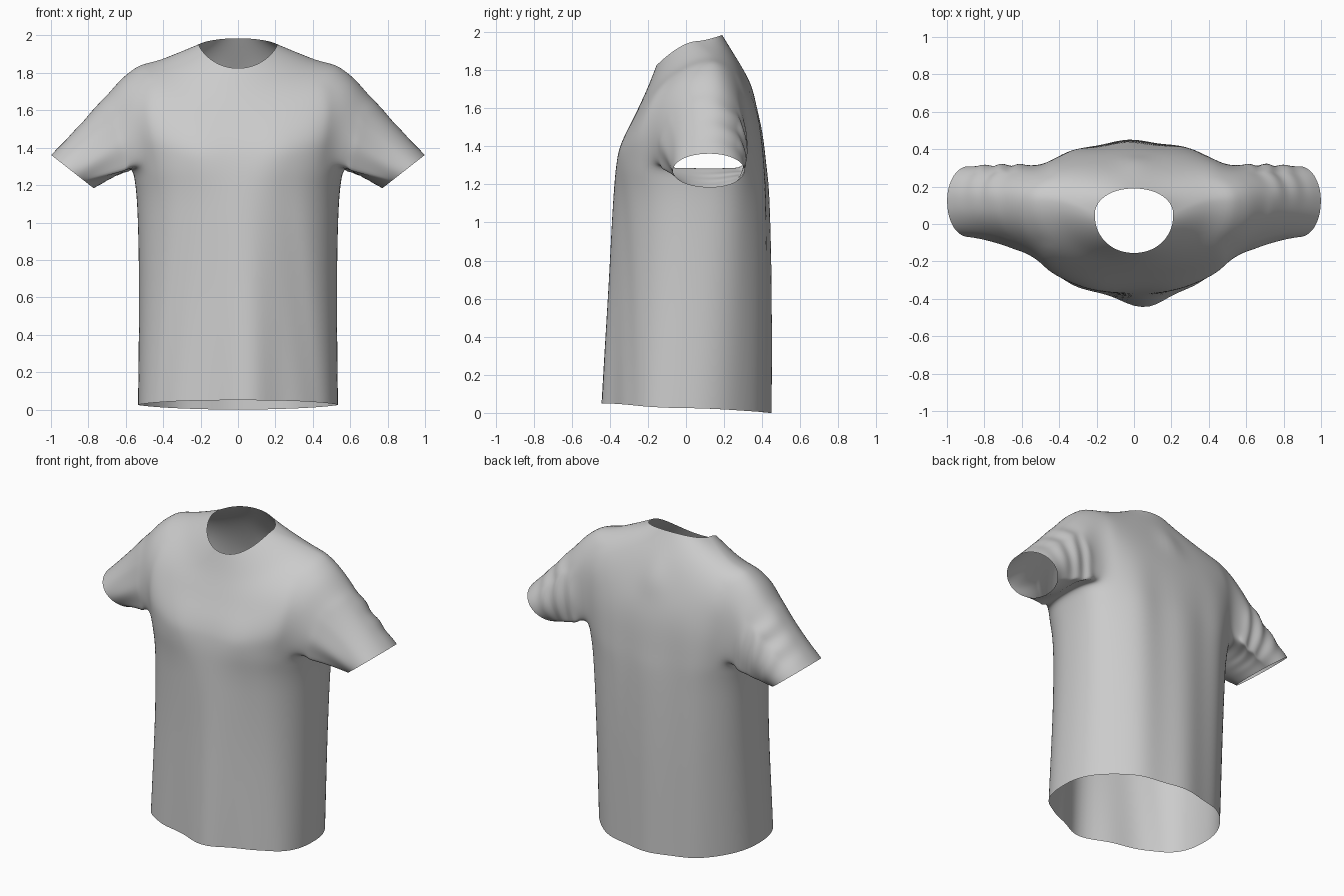
import bpy, bmesh, math
from mathutils import Vector

if "Cube" in bpy.data.objects:
    bpy.data.objects.remove(bpy.data.objects["Cube"])

N = 64                      # columns around the torso
FRONT, BACK = 6, 7          # armhole half widths in columns

# half width, y side, y front, y back, z side, z front, z back, squareness front, back
KEYS = [
    (.535, .01, -.375, .445, .025, .05, .0, 2.6, 2.1),    # hem
    (.53, .04, -.37, .445, .65, .65, .65, 2.35, 2.3),
    (.54, .06, -.37, .435, 1.1, 1.1, 1.1, 2.3, 2.5),     # waist
    (.565, .08, -.36, .42, 1.3, 1.31, 1.3, 2.6, 2.7),    # armpit
    (.60, .10, -.33, .395, 1.55, 1.43, 1.5, 2.8, 2.7),
    (.615, .12, -.265, .35, 1.795, 1.57, 1.66, 2.4, 2.4),   # shoulder
    (.41, .12, -.205, .28, 1.872, 1.70, 1.83, 2.2, 2.2),
    (.21, .05, -.155, .19, 1.952, 1.825, 1.985, 2.1, 2.1),  # neckline
]
STEPS = [7, 6, 4, 4, 4, 4, 4]


def catmull(a, b, c, d, t):
    return .5 * (2*b + (c-a)*t + (2*a-5*b+4*c-d)*t*t + (3*b-a-3*c+d)*t**3)


def gauss(x, w):
    return math.exp(-(x / w) ** 2)


def spow(v, p):
    return math.copysign(abs(v) ** p, v)


def torso_point(k, j):
    a, ys, yf, yb, zs, zf, zb, nf, nb = k
    th = 2 * math.pi * j / N
    c, s = math.cos(th), math.sin(th)
    n = nb if s > 0 else nf
    x = a * spow(c, 2 / n)
    y = ys + (yb - ys if s > 0 else ys - yf) * spow(s, 2 / n)
    z = zs + ((zb if s > 0 else zf) - zs) * abs(s) ** 1.5
    # hanging drape folds
    drop = max(0, min(1, (1.35 - z) / 1.3))
    if s < 0:
        w = abs(s) ** .7
        y -= w * drop * .08 * gauss(x - .05, .13)
        line = .24 + .16 * drop
        y += w * drop ** .5 * .014 * (gauss(x - line, .06) + gauss(x + line, .06))
        y -= w * .012 * gauss(abs(x) - .2, .12) * gauss(z - 1.35, .15)
    else:
        hang = max(0, min(1, (1.6 - z) / .4))
        y += s * hang * .008 * math.cos(x * 20 + .5)
        y += s * .02 * gauss(x, .06) * gauss(z - 1.72, .1)
    return Vector((x, y, z))


# sample the section keys
sections, marks = [], []
for i, steps in enumerate(STEPS):
    marks.append(len(sections))
    q = [KEYS[max(0, min(len(KEYS) - 1, i + o))] for o in (-1, 0, 1, 2)]
    for k in range(steps):
        sections.append([catmull(*v, k / steps) for v in zip(*q)])
sections.append(KEYS[-1])
ROW0, ROW1 = marks[3], marks[5]

bm = bmesh.new()
rings = [[bm.verts.new(torso_point(k, j)) for j in range(N)] for k in sections]


def in_armhole(i, j):
    if not ROW0 <= i < ROW1:
        return False
    right = (j + N // 2) % N - N // 2
    left = N // 2 - 1 - j
    return -FRONT <= right < BACK or -FRONT <= left < BACK


# torso with open armholes
for i in range(len(rings) - 1):
    for j in range(N):
        if not in_armhole(i, j):
            k = (j + 1) % N
            bm.faces.new((rings[i][j], rings[i][k], rings[i+1][k], rings[i+1][j]))

# sleeves grown from each armhole to a slanted cuff
SLEEVE = 16
arm_verts = []
for side in (1, -1):
    def vert(i, j):
        return rings[i][(j if side > 0 else N // 2 - j) % N]
    loop = [vert(ROW0, j) for j in range(-FRONT, BACK)]
    loop += [vert(i, BACK) for i in range(ROW0, ROW1)]
    loop += [vert(ROW1, j) for j in range(BACK, -FRONT, -1)]
    loop += [vert(i, -FRONT) for i in range(ROW1, ROW0, -1)]
    start = [v.co.copy() for v in loop]
    prev = loop
    arm_verts += loop
    for r in range(1, SLEEVE + 1):
        t = r / SLEEVE
        ring = []
        for p in start:
            ang = math.atan2((p.z - 1.54) / .25, (p.y - .10) / .21)
            u, w = math.sin(ang), math.cos(ang)
            cuff = Vector((side * (.885 + .115 * u), .12 + .19 * w, 1.272 + .09 * u))
            q = p.lerp(cuff, t)
            b = math.sin(math.pi * t)
            q.y += (.008 if w > 0 else -.025) * w * b
            q.z -= .012 * max(0, u) * b
            # creases: bunched behind, one long fold in front
            crease = math.sin(t * 26 + u * 3) * max(0, w + .25) * .008 * b
            fold = gauss(u + .15, .22) * max(0, -w) * .015 * b
            q += Vector((side * crease * .4, crease - fold, crease * .4))
            ring.append(bm.verts.new(q))
        for a in range(len(ring)):
            c = (a + 1) % len(ring)
            f = (prev[a], prev[c], ring[c], ring[a])
            bm.faces.new(f if side > 0 else f[::-1])
        if r < 4:
            arm_verts += ring
        prev = ring

# relax the armhole seams
near = set(arm_verts)
for v in arm_verts:
    near.update(e.other_vert(v) for e in v.link_edges)
near = [v for v in near if not v.is_boundary]
for _ in range(7):
    bmesh.ops.smooth_vert(bm, verts=near, factor=.5,
                          use_axis_x=True, use_axis_y=True, use_axis_z=True)
bmesh.ops.recalc_face_normals(bm, faces=bm.faces)

mesh = bpy.data.meshes.new("shirt")
bm.to_mesh(mesh)
bm.free()
for p in mesh.polygons:
    p.use_smooth = True
shirt = bpy.data.objects.new("shirt", mesh)
bpy.context.collection.objects.link(shirt)
sub = shirt.modifiers.new("soft cloth", 'SUBSURF')
sub.levels = sub.render_levels = 1
